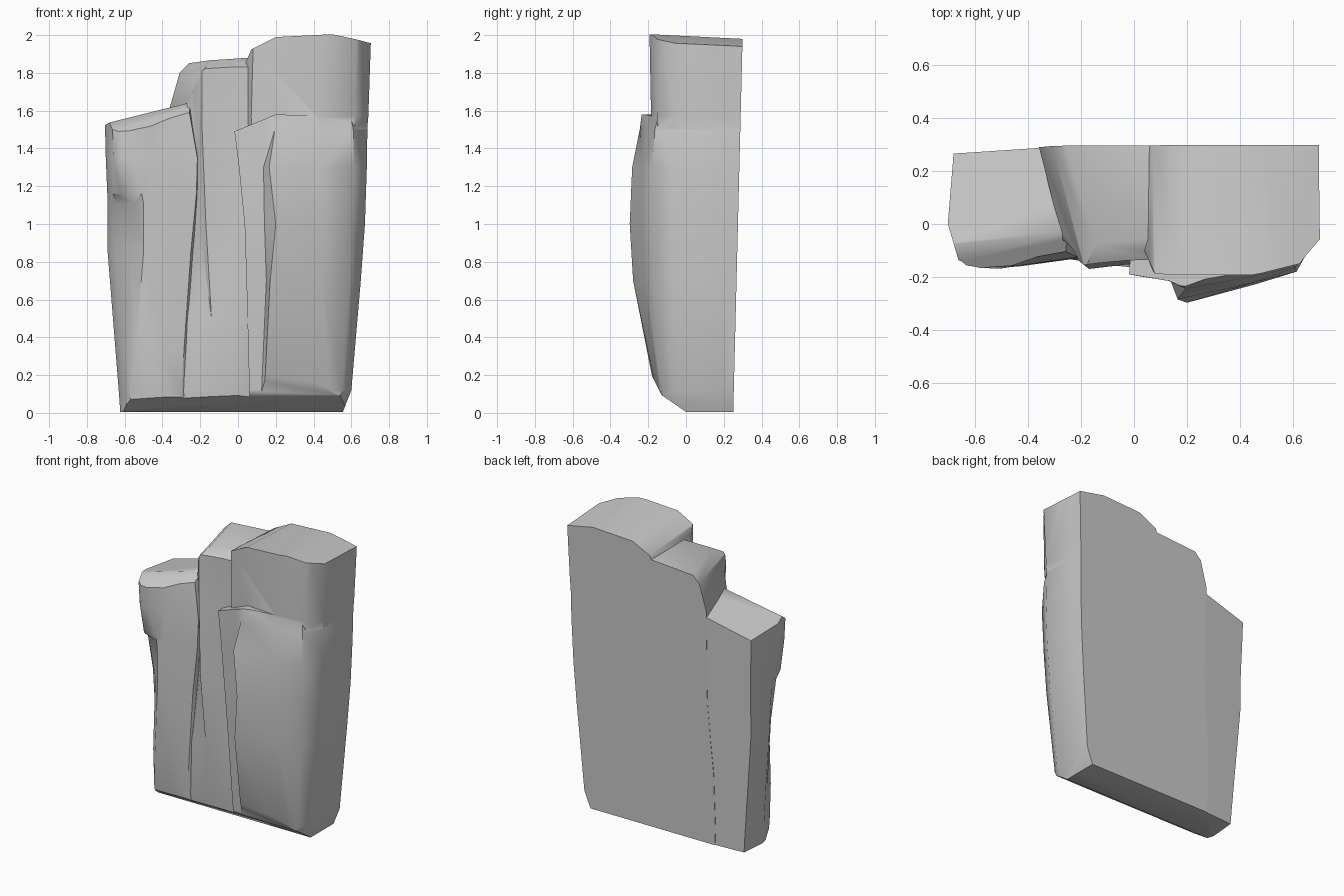
import bpy, bmesh, math
from mathutils import Vector


def slice_off(bm, co, no):
    """Trim everything beyond a plane and cap the opening."""
    bmesh.ops.bisect_plane(bm, geom=bm.verts[:] + bm.edges[:] + bm.faces[:],
                           plane_co=co, plane_no=Vector(no).normalized(), clear_outer=True)
    bmesh.ops.holes_fill(bm, edges=[e for e in bm.edges if e.is_boundary], sides=0)


def profile_cuts(pts, fall=0.0):
    """Planes through successive x,z points of a convex top, falling slightly to the back."""
    return [((a[0], -.1, a[1]), (a[1] - b[1], fall * (b[0] - a[0]), b[0] - a[0]))
            for a, b in zip(pts, pts[1:])]


def column(name, rows, back_y, back_left, back_right, cuts):
    """Loft front outlines (z, then x,y pairs), close them at the back, trim the top."""
    bm = bmesh.new()
    rings = []
    for z, *pts in rows:
        outline = [(pts[0][0] + back_left, back_y)] + pts + [(pts[-1][0] + back_right, back_y)]
        rings.append([bm.verts.new((x, y, z)) for x, y in outline])
    n = len(rings[0])
    for a, b in zip(rings, rings[1:]):
        for i in range(n):
            j = (i + 1) % n
            bm.faces.new((a[i], a[j], b[j], b[i]))
    bm.faces.new(rings[0])
    bm.faces.new(rings[-1])
    bmesh.ops.triangulate(bm, faces=bm.faces[:])
    for co, no in cuts:
        slice_off(bm, co, no)
    bmesh.ops.recalc_face_normals(bm, faces=bm.faces[:])
    me = bpy.data.meshes.new(name)
    bm.to_mesh(me)
    bm.free()
    ob = bpy.data.objects.new(name, me)
    bpy.context.collection.objects.link(ob)
    return ob


# low left column with the chipped front corner
left = column("left_column", [
    (1.75, (-.71, 0), (-.67, -.15), (-.64, -.16), (-.59, -.167), (-.48, -.155), (-.285, -.09), (-.265, -.04)),
    (1.35, (-.70, 0), (-.66, -.13), (-.63, -.155), (-.57, -.167), (-.45, -.16), (-.215, -.125), (-.21, -.08)),
    (1.16, (-.692, .03), (-.66, -.09), (-.62, -.14), (-.51, -.168), (-.45, -.16), (-.22, -.13), (-.21, -.08)),
    (1.11, (-.69, .05), (-.655, -.05), (-.555, -.11), (-.50, -.168), (-.45, -.16), (-.225, -.13), (-.215, -.09)),
    (.85, (-.69, .07), (-.65, 0), (-.57, -.09), (-.50, -.165), (-.43, -.16), (-.25, -.135), (-.235, -.10)),
    (.35, (-.65, .06), (-.62, 0), (-.585, -.09), (-.54, -.135), (-.40, -.14), (-.285, -.13), (-.26, -.10)),
    (.10, (-.63, .05), (-.61, -.01), (-.59, -.07), (-.57, -.10), (-.40, -.115), (-.30, -.115), (-.26, -.08)),
    (-.20, (-.61, .05), (-.60, 0), (-.58, -.04), (-.55, -.06), (-.40, -.07), (-.30, -.07), (-.26, -.03)),
], .50, .04, .08, [((-.66, -.15, 1.49), (-.17, -.7, 1)),
                   ((-.60, -.09, 1.56), (-.26, .11, 1)),
                   ((-.33, .25, 0), (-.06, 1, -.025))])

# middle column with a rounded shoulder
middle = column("middle_column", [
    (2.05, (-.27, -.06), (-.23, -.12), (-.19, -.155), (-.02, -.14), (.12, -.13)),
    (1.50, (-.27, -.06), (-.22, -.10), (-.19, -.155), (-.03, -.135), (.12, -.13)),
    (1.00, (-.27, -.06), (-.205, -.125), (-.17, -.17), (0, -.15), (.12, -.15)),
    (.50, (-.31, -.09), (-.26, -.13), (-.14, -.15), (0, -.165), (.12, -.15)),
    (.12, (-.32, -.08), (-.28, -.112), (-.15, -.122), (0, -.13), (.12, -.11)),
    (-.23, (-.32, -.02), (-.28, -.065), (-.15, -.07), (0, -.08), (.12, -.07)),
], .53, -.15, .09, [((-.36, .29, 1.62), (-.93, -.24, .27)),
                    ((-.31, .29, 1.8), (-.68, -.17, .70)),
                    ((0, -.08, 1.865), (0, -.5, .85))] + profile_cuts([(-.25, 1.86), (.04, 1.88)], .02))

# tall right column, drawn in below the ledge
right = column("right_column", [
    (2.10, (.04, -.10), (.085, -.195), (.45, -.195), (.63, -.15), (.708, -.06), (.705, .2)),
    (1.57, (.04, -.10), (.07, -.175), (.42, -.185), (.62, -.15), (.69, -.05), (.685, .2)),
    (1.00, (.05, -.10), (.08, -.16), (.43, -.17), (.57, -.14), (.64, -.04), (.64, .2)),
    (.12, (.08, -.05), (.10, -.08), (.36, -.12), (.52, -.09), (.57, -.03), (.57, .2)),
    (-.26, (.08, 0), (.10, -.03), (.34, -.05), (.44, -.04), (.46, 0), (.46, .2)),
], .56, .01, 0, profile_cuts([(.03, 1.83), (.07, 1.92), (.2, 1.985), (.5, 2.0), (.70, 1.96)], .05))

# bulging lower mass that forms the ledge and blends into the right column
bulge = column("lower_bulge", [
    (1.70, (-.02, -.19), (.14, -.215), (.20, -.22), (.39, -.15), (.57, -.11), (.66, -.03), (.66, .2)),
    (1.50, (-.02, -.19), (.13, -.215), (.195, -.245), (.42, -.204), (.61, -.165), (.685, -.05), (.68, .2)),
    (1.30, (.005, -.195), (.135, -.205), (.165, -.285), (.44, -.225), (.615, -.18), (.682, -.06), (.678, .2)),
    (1.00, (.035, -.20), (.14, -.205), (.20, -.298), (.46, -.228), (.60, -.18), (.672, -.06), (.668, .2)),
    (.70, (.045, -.18), (.15, -.19), (.17, -.28), (.44, -.215), (.59, -.165), (.65, -.06), (.647, .2)),
    (.12, (.06, -.14), (.125, -.14), (.14, -.165), (.40, -.158), (.55, -.13), (.60, -.05), (.60, .2)),
    (-.29, (.06, -.09), (.11, -.09), (.13, -.09), (.35, -.09), (.41, -.07), (.44, -.02), (.44, .2)),
], .58, .06, 0, profile_cuts([(-.02, 1.49), (.2, 1.58), (.7, 1.565)]))

# fuse the columns into one rock
rock = right
bpy.context.view_layer.objects.active = rock
for part in (middle, left, bulge):
    mod = rock.modifiers.new("fuse", 'BOOLEAN')
    mod.operation = 'UNION'
    mod.solver = 'EXACT'
    mod.object = part
    bpy.ops.object.modifier_apply(modifier=mod.name)
    bpy.data.objects.remove(part)
rock.name = "stone_cliff"

# flat leaning back, flat base and rounded front foot
bm = bmesh.new()
bm.from_mesh(rock.data)
bmesh.ops.remove_doubles(bm, verts=bm.verts[:], dist=1e-4)
for co, no in [((0, .25, 0), (0, 1, -.025)),
               ((0, 0, .005), (0, 0, -1)),
               ((0, 0, .005), (0, -.09, -.13)),
               ((0, -.13, .095), (0, -.06, -.03))]:
    slice_off(bm, co, no)
bmesh.ops.recalc_face_normals(bm, faces=bm.faces[:])
bm.to_mesh(rock.data)
bm.free()

bpy.ops.object.select_all(action='DESELECT')
rock.select_set(True)
bpy.context.view_layer.objects.active = rock
bpy.ops.object.shade_smooth_by_angle(angle=math.radians(42))
